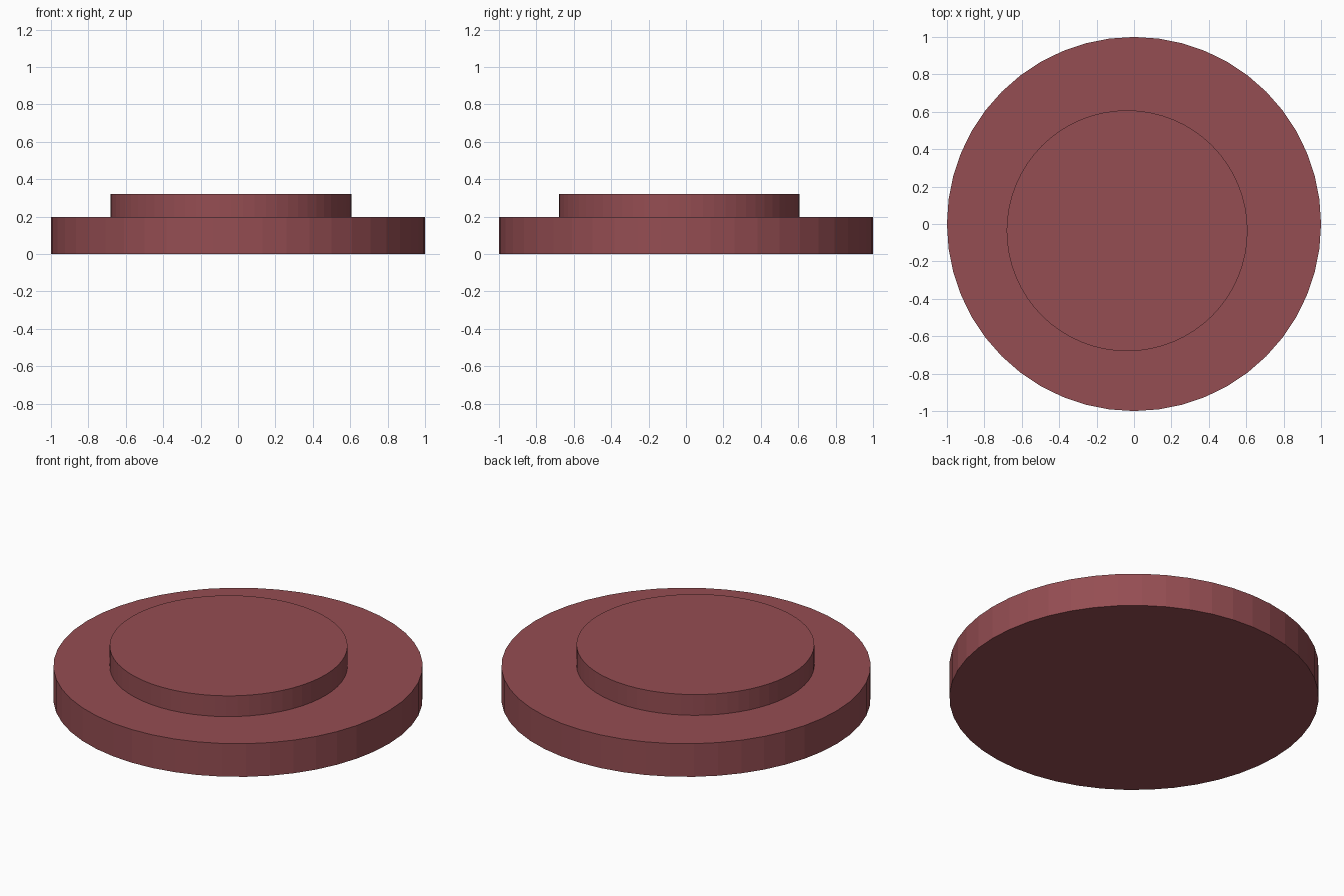
import bpy

if "Cube" in bpy.data.objects:
    bpy.data.objects.remove(bpy.data.objects["Cube"])


def disc(name, radius, z0, z1, x, y, sides, mat):
    bpy.ops.mesh.primitive_cylinder_add(vertices=sides, radius=radius, depth=z1 - z0,
                                        location=(x, y, (z0 + z1) / 2))
    ob = bpy.context.object
    ob.name = name
    ob.data.materials.append(mat)
    return ob


red = bpy.data.materials.new("dull_red")
red.diffuse_color = (0.30, 0.075, 0.085, 1)
red.use_nodes = True
red.node_tree.nodes["Principled BSDF"].inputs["Base Color"].default_value = red.diffuse_color

# Wide base disc
disc("base_disc", 1.0, 0.0, 0.198, 0, 0, 48, red)
# Smaller raised disc, slightly off centre
disc("raised_disc", 0.644, 0.198, 0.322, -0.037, -0.036, 64, red)
